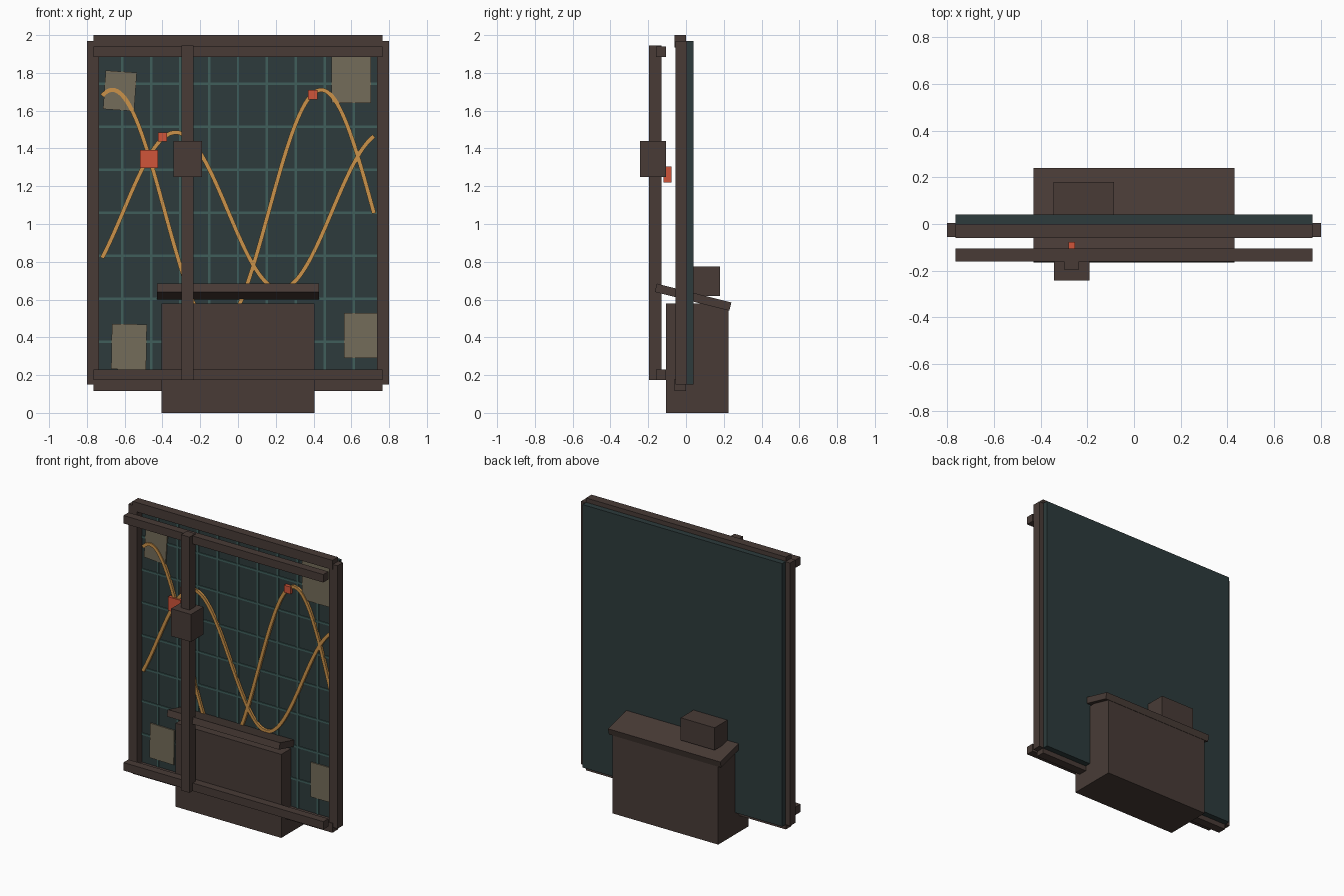
import bpy, bmesh, math
from mathutils import Matrix, Vector

if "Cube" in bpy.data.objects:
    bpy.data.objects.remove(bpy.data.objects["Cube"])


def material(name, rgb):
    m = bpy.data.materials.new(name)
    m.diffuse_color = (*rgb, 1)
    m.use_nodes = True
    m.node_tree.nodes["Principled BSDF"].inputs["Base Color"].default_value = m.diffuse_color
    return m


BROWN = material("dark_brown", (0.065, 0.044, 0.037))
TEAL = material("slate_teal", (0.026, 0.044, 0.045))
GRID = material("grid_green", (0.050, 0.112, 0.105))
GOLD = material("trace_gold", (0.60, 0.29, 0.068))
RED = material("marker_red", (0.63, 0.091, 0.042))
PAPER = material("old_paper", (0.175, 0.150, 0.100))


def finish(name, bm, mat):
    bmesh.ops.recalc_face_normals(bm, faces=bm.faces)
    me = bpy.data.meshes.new(name)
    bm.to_mesh(me)
    bm.free()
    me.materials.append(mat)
    ob = bpy.data.objects.new(name, me)
    bpy.context.collection.objects.link(ob)
    return ob


def box(name, x, y, z, mat, axis='X', angle=0.0):
    """Box from (min, max) ranges, turned about its own centre."""
    lo, hi = Vector((x[0], y[0], z[0])), Vector((x[1], y[1], z[1]))
    bm = bmesh.new()
    bmesh.ops.create_cube(bm, size=1, matrix=Matrix.Diagonal((*(hi - lo), 1)))
    ob = finish(name, bm, mat)
    ob.location = (lo + hi) / 2
    setattr(ob.rotation_euler, axis.lower(), math.radians(angle))
    return ob


def plate(name, cx, cz, w, h, y, mat, angle=0.0):
    return box(name, (cx - w / 2, cx + w / 2), y, (cz - h / 2, cz + h / 2), mat, 'Y', angle)


def trace(name, amp, peak, width=0.022, period=1.105, mid=1.07):
    """Cosine ribbon lying on the board."""
    bm = bmesh.new()
    rings, n = [], 110
    k = 2 * math.pi / period
    for i in range(n + 1):
        x = -0.72 + 1.44 * i / n
        z = mid + amp * math.cos(k * (x - peak))
        d = Vector((1, 0, -amp * k * math.sin(k * (x - peak)))).normalized()
        side = Vector((-d.z, 0, d.x)) * width / 2
        c = Vector((x, 0, z))
        rings.append([bm.verts.new(c + side * s + Vector((0, y, 0)))
                      for s, y in ((1, -0.016), (-1, -0.016), (-1, 0.002), (1, 0.002))])
    for a, b in zip(rings, rings[1:]):
        for j in range(4):
            bm.faces.new((a[j], a[(j + 1) % 4], b[(j + 1) % 4], b[j]))
    bm.faces.new(rings[0])
    bm.faces.new(rings[-1])
    return finish(name, bm, GOLD)


# Board and its outer frame
box("board_panel", (-0.765, 0.765), (0.0, 0.04), (0.15, 1.97), TEAL)
for side, s in (("left", -1), ("right", 1)):
    xs = sorted((s * 0.735, s * 0.80))
    box(side + "_frame_post", xs, (-0.055, 0.005), (0.15, 1.97), BROWN)
for label, z in (("top", 1.935), ("bottom", 0.115)):
    box(label + "_frame_beam", (-0.765, 0.765), (-0.06, 0.0), (z, z + 0.065), BROWN)

# Raised grid lines
for i in range(-4, 5):
    plate("grid_upright", i * 0.153, 1.06, 0.013, 1.78, (-0.005, 0.001), GRID)
for i in range(-3, 4):
    plate("grid_crossline", 0, 1.06 + i * 0.2275, 1.49, 0.014, (-0.0055, 0.001), GRID)

# Pinned paper sheets
for cx, cz, w, h, a in ((-0.625, 1.705, 0.165, 0.205, 4), (0.60, 1.78, 0.21, 0.28, 0),
                        (-0.577, 0.35, 0.185, 0.24, 1), (0.65, 0.41, 0.18, 0.24, 0)):
    plate("paper_sheet", cx, cz, w, h, (-0.009, -0.001), PAPER, a)

# Plotted curves and markers
trace("tall_trace", 0.64, 0.44)
trace("short_trace", 0.415, -0.33)
for cx, cz, w in ((-0.47, 1.345, 0.095), (-0.40, 1.46, 0.047), (0.395, 1.685, 0.05)):
    plate("marker_square", cx, cz, w, w, (-0.026, -0.002), RED)

# Sliding gantry: rails, mast, carriage and pen
for label, z in (("upper", 1.885), ("lower", 0.175)):
    box(label + "_rail", (-0.765, 0.765), (-0.16, -0.105), (z, z + 0.055), BROWN)
box("gantry_mast", (-0.30, -0.235), (-0.195, -0.13), (0.175, 1.945), BROWN)
box("carriage", (-0.342, -0.19), (-0.243, -0.105), (1.25, 1.44), BROWN)
box("pen", (-0.28, -0.253), (-0.118, -0.078), (1.22, 1.305), RED)

# Pedestal with sloped desk top and rear case
box("pedestal", (-0.405, 0.405), (-0.105, 0.226), (0.0, 0.578), BROWN)
box("sloped_desk", (-0.43, 0.43), (-0.166, 0.241), (0.59, 0.635), BROWN, 'X', -14.2)
box("rear_case", (-0.345, -0.085), (0.03, 0.18), (0.62, 0.775), BROWN)
